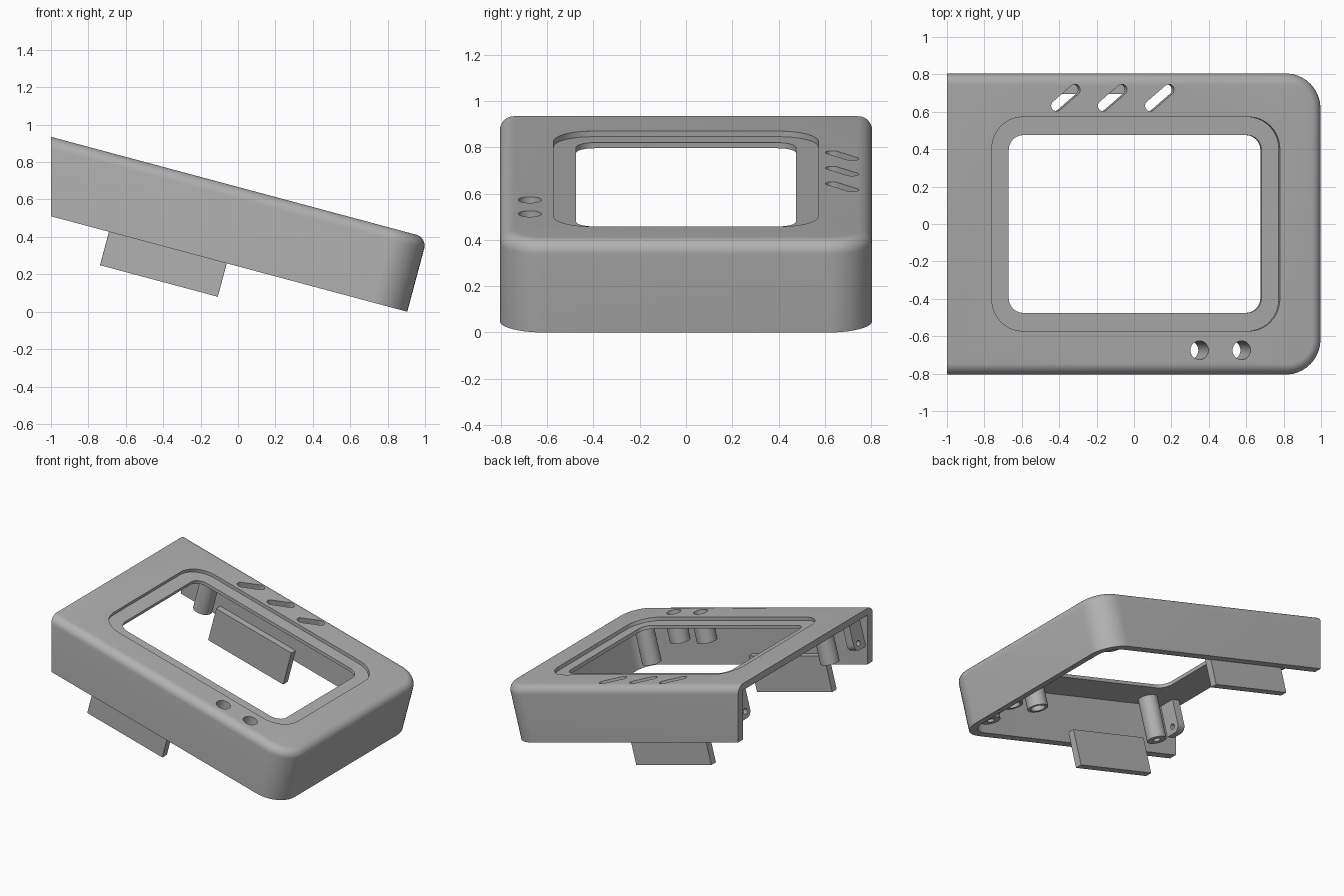
import bpy, bmesh, math
from mathutils import Matrix

cube = bpy.data.objects.get("Cube")
if cube:
    bpy.data.objects.remove(cube, do_unlink=True)

TILT = math.radians(15)
PLACE = Matrix.Translation((0.905, 0, 0)) @ Matrix.Rotation(TILT, 4, 'Y')
HEIGHT, WALL, HALF = 0.41, 0.06, 0.805
ROOF, LEDGE = 0.36, 0.385

grey = bpy.data.materials.new("plain_grey")
grey.use_nodes = True
colour = (0.44, 0.44, 0.44, 1)
grey.diffuse_color = colour
grey.node_tree.nodes["Principled BSDF"].inputs["Base Color"].default_value = colour


def along(x, w):
    """Distance along the slope for a level x at height w above the rim."""
    return (x - 0.905 - w * math.sin(TILT)) / math.cos(TILT)


def rounded(x0, x1, y0, y1, r, left=True, steps=10):
    """Rectangle outline with rounded corners; the left pair can stay square."""
    pts = []
    for cx, cy, start in ((x1 - r, y1 - r, 0), (x0 + r, y1 - r, 90),
                          (x0 + r, y0 + r, 180), (x1 - r, y0 + r, 270)):
        if cx == x0 + r and not left:
            pts.append((x0, y1 if start == 90 else y0))
            continue
        for i in range(steps + 1):
            a = math.radians(start + 90 * i / steps)
            pts.append((cx + r * math.cos(a), cy + r * math.sin(a)))
    return pts


def circle(x, y, r, n=32):
    return [(x + r * math.cos(math.tau * i / n), y + r * math.sin(math.tau * i / n)) for i in range(n)]


def prism(bm, outline, z0, z1, matrix=Matrix(), fillet=0):
    verts = [bm.verts.new((x, y, z0)) for x, y in outline]
    verts_top = [bm.verts.new((x, y, z1)) for x, y in outline]
    n = len(outline)
    bm.faces.new(verts[::-1])
    top = bm.faces.new(verts_top)
    for i in range(n):
        j = (i + 1) % n
        bm.faces.new((verts[i], verts[j], verts_top[j], verts_top[i]))
    bmesh.ops.transform(bm, matrix=matrix, verts=verts + verts_top)
    if fillet:
        bmesh.ops.bevel(bm, geom=list(top.edges), offset=fillet, segments=8,
                        profile=0.5, affect='EDGES')


def build(name, *shapes, matrix=PLACE):
    bm = bmesh.new()
    for shape in shapes:
        prism(bm, *shape)
    bmesh.ops.remove_doubles(bm, verts=bm.verts, dist=0.0001)
    bmesh.ops.recalc_face_normals(bm, faces=bm.faces)
    mesh = bpy.data.meshes.new(name)
    bm.to_mesh(mesh)
    bm.free()
    mesh.materials.append(grey)
    ob = bpy.data.objects.new(name, mesh)
    ob.matrix_world = matrix
    bpy.context.collection.objects.link(ob)
    return ob


def cut(ob, *cutters):
    for cutter in cutters:
        cutter.hide_render = True
        mod = ob.modifiers.new("cut", 'BOOLEAN')
        mod.operation, mod.solver, mod.object = 'DIFFERENCE', 'EXACT', cutter
    bpy.context.view_layer.update()
    graph = bpy.context.evaluated_depsgraph_get()
    mesh = bpy.data.meshes.new_from_object(ob.evaluated_get(graph))
    ob.modifiers.clear()
    ob.data = mesh
    for cutter in cutters:
        bpy.data.objects.remove(cutter, do_unlink=True)


# Sloping housing with rounded nose and filleted top edge
housing = build("housing", (rounded(-2.5, 0, -HALF, HALF, 0.19, False), 0, HEIGHT, Matrix(), 0.06))

# Hollow interior, display recess and display opening
inner = HALF - WALL
cavity = build("cavity_cutter", (rounded(-2.8, -WALL, -inner, inner, 0.13, False), -0.2, ROOF))
recess = build("recess_cutter", (rounded(along(-0.76, HEIGHT), along(0.78, HEIGHT), -0.572, 0.572, 0.17),
                                 LEDGE, 0.6))
opening = build("opening_cutter", (rounded(along(-0.67, LEDGE), along(0.682, LEDGE), -0.475, 0.475, 0.08),
                                   0.2, 0.6))

# Slanted vents, button holes and small pin holes in the nose rim
vents = []
for x in (-0.365, -0.115, 0.137):
    turn = Matrix.Translation((along(x, HEIGHT), 0.675, 0)) @ Matrix.Rotation(math.radians(40), 4, 'Z')
    vents.append((rounded(-0.096, 0.096, -0.029, 0.029, 0.0289), 0.3, 0.6, turn))
buttons = [along(x, HEIGHT) for x in (0.35, 0.575)]
bores = [(circle(u, -0.675, 0.05), 0.1, 0.6) for u in buttons]
pins = [(circle(-WALL / 2, y, 0.012, 12), -0.1, 0.06) for y in (-0.4, 0.4)]
holes = build("hole_cutter", *vents, *bores, *pins)

# Upright cut at the open end
end = build("end_cutter", (rounded(-3, -1, -2, 2, 0.1), -2, 3), matrix=Matrix())
cut(housing, cavity, recess, opening, holes, end)
parts = [housing]

# Button guide tubes under the two round holes
for i, u in enumerate(buttons):
    tube = build(f"button_tube_{i + 1}", (circle(u, -0.675, 0.072), 0.2, 0.37))
    cut(tube, build("bore_cutter", (circle(u, -0.675, 0.05), 0.1, 0.6)))
    parts.append(tube)

for side, s in (("left", 1), ("right", -1)):
    # Screw posts near the four corners
    for place, x in (("nose", 0.74), ("end", -0.75)):
        u, y = along(x, 0.05), s * 0.65
        post = build(f"screw_post_{place}_{side}", (circle(u, y, 0.068), 0.05, 0.37))
        cut(post, build("screw_cutter", (circle(u, y, 0.025, 16), -0.1, 0.25)))
        parts.append(post)

    # Hanging tongues inside the long walls
    ys = sorted((s * (inner + 0.005), s * (inner - 0.05)))
    u0 = along(-0.69, 0)
    parts.append(build(f"tongue_{side}", (rounded(u0, u0 + 0.652, *ys, 0.001, True, 1), -0.185, 0.08)))

    # Fixing tabs at the open end, with a screw hole
    stand = Matrix.Rotation(math.pi / 2, 4, 'Y')
    ys = sorted((s * 0.62, s * 0.785))
    tab = build(f"fixing_tab_{side}", (rounded(-0.37, -0.13, *ys, 0.05, False), -1.99, -1.93, stand))
    cut(tab, build("tab_cutter", (circle(-0.18, s * 0.675, 0.02, 16), -2.1, -1.8, stand)))
    parts.append(tab)

# Smooth the curved surfaces and keep the edges sharp
bpy.ops.object.select_all(action='DESELECT')
for ob in parts:
    ob.select_set(True)
bpy.context.view_layer.objects.active = housing
bpy.ops.object.shade_smooth_by_angle(angle=math.radians(30))
